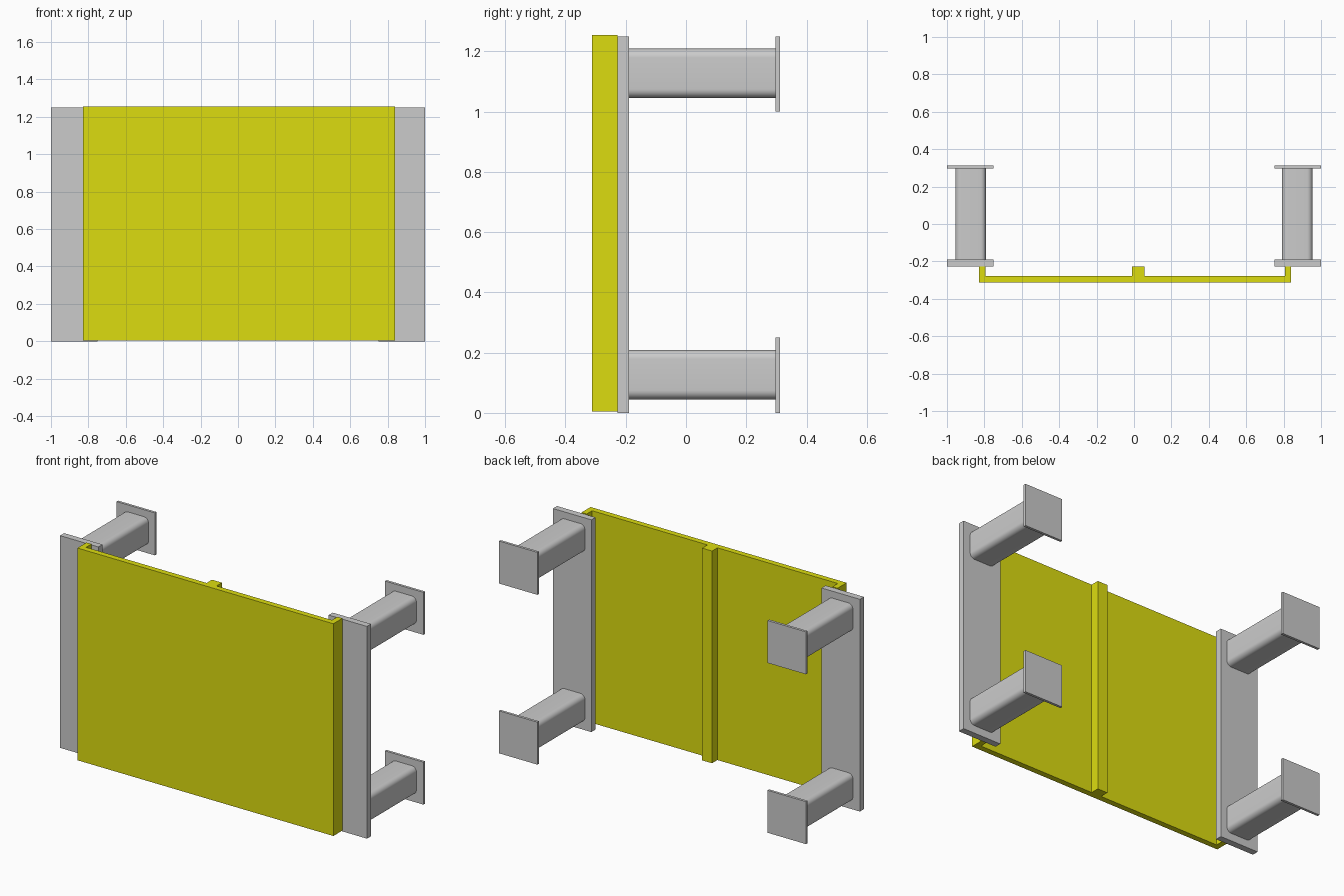
import bpy, bmesh, math
from mathutils import Matrix

if "Cube" in bpy.data.objects:
    bpy.data.objects.remove(bpy.data.objects["Cube"])

yellow = bpy.data.materials.new("yellow_paint")
yellow.diffuse_color = (0.72, 0.72, 0.005, 1)
yellow.use_nodes = True
yellow.node_tree.nodes["Principled BSDF"].inputs["Base Color"].default_value = yellow.diffuse_color


def prism(name, profile, axis, start, end, mat=None):
    """Extrude a closed 2D profile along z (xy profile) or y (xz profile)."""
    bm = bmesh.new()
    to3d = (lambda a, b: (a, b, start)) if axis == "z" else (lambda a, b: (a, start, b))
    face = bm.faces.new([bm.verts.new(to3d(a, b)) for a, b in profile])
    ext = bmesh.ops.extrude_face_region(bm, geom=[face])
    move = (0, 0, end - start) if axis == "z" else (0, end - start, 0)
    bmesh.ops.translate(bm, vec=move, verts=[g for g in ext["geom"] if isinstance(g, bmesh.types.BMVert)])
    bmesh.ops.recalc_face_normals(bm, faces=bm.faces)
    me = bpy.data.meshes.new(name)
    bm.to_mesh(me)
    bm.free()
    ob = bpy.data.objects.new(name, me)
    bpy.context.collection.objects.link(ob)
    if mat:
        me.materials.append(mat)
    return ob


def rect(x0, x1, z0, z1):
    return [(x0, z0), (x1, z0), (x1, z1), (x0, z1)]


def rounded_square(cx, cz, half, r, steps=8):
    pts = []
    for k, (sx, sz) in enumerate([(1, 1), (-1, 1), (-1, -1), (1, -1)]):
        for i in range(steps + 1):
            a = math.radians(90 * (k + i / steps))
            pts.append((cx + sx * (half - r) + r * math.cos(a),
                        cz + sz * (half - r) + r * math.sin(a)))
    return pts


# Front panel with side lips and centre rib, one E-shaped section
front, inner, back = -0.312, -0.278, -0.228
prism("panel", [(-0.828, front), (0.84, front), (0.84, back), (0.807, back),
                (0.807, inner), (0.055, inner), (0.055, back), (-0.01, back),
                (-0.01, inner), (-0.795, inner), (-0.795, back), (-0.828, back)],
      "z", 0.005, 1.255, yellow)

for side, s in (("left", -1), ("right", 1)):
    x0, x1 = sorted((s * 0.75, s * 1.0))
    # Upright rail
    prism(side + "_rail", rect(x0, x1, 0, 1.25), "y", -0.228, -0.19)
    for level, z in (("lower", 0), ("upper", 1.0)):
        # Rounded tube arm and its mounting plate
        arm = prism(f"{side}_{level}_arm", rounded_square(s * 0.873, z + 0.127, 0.082, 0.03),
                    "y", -0.19, 0.297)
        bpy.ops.object.select_all(action="DESELECT")
        arm.select_set(True)
        bpy.context.view_layer.objects.active = arm
        bpy.ops.object.shade_smooth_by_angle(angle=math.radians(30))
        prism(f"{side}_{level}_mount_plate", rect(x0, x1, z, z + 0.25), "y", 0.297, 0.312)
